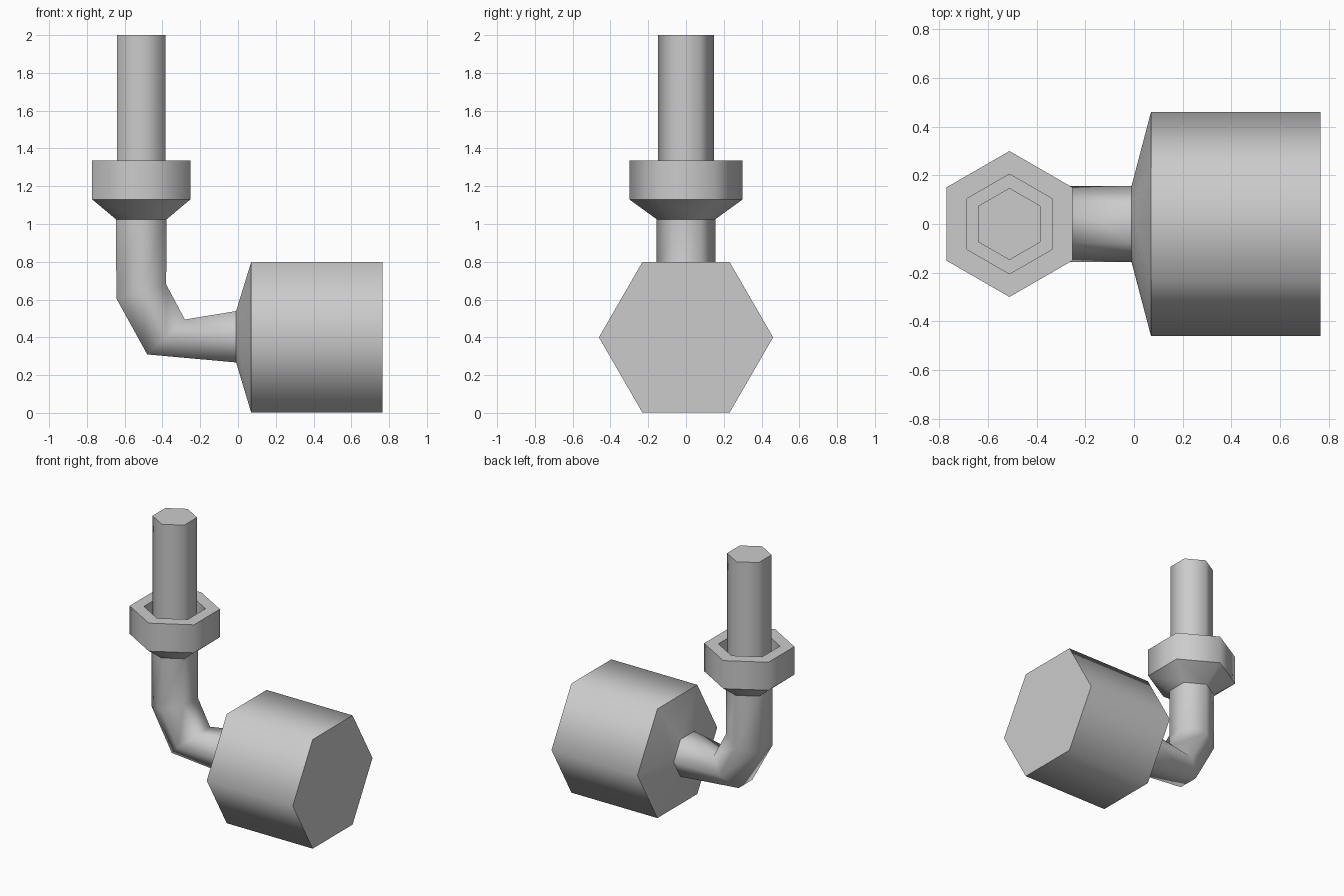
import bpy
import bmesh
from math import cos, sin, pi
from mathutils import Vector

cube = bpy.data.objects.get("Cube")
if cube:
    bpy.data.objects.remove(cube, do_unlink=True)

SIDES = 6
GREY = (0.6, 0.6, 0.6)
mat = bpy.data.materials.new("plain grey")
mat.use_nodes = True
mat.diffuse_color = (*GREY, 1)
mat.node_tree.nodes["Principled BSDF"].inputs["Base Color"].default_value = (*GREY, 1)


def loft(name, rings, sharp=True, caps=(True, True)):
    """Skin hexagonal rings given as (x, z, tilt in xz plane, radius)."""
    bm = bmesh.new()
    loops = []
    for x, z, across, r in rings:
        u = Vector((cos(across), 0, sin(across)))
        v = Vector((0, 1, 0))
        c = Vector((x, 0, z))
        angles = [2 * pi * i / SIDES for i in range(SIDES)]
        loops.append([bm.verts.new(c + r * (v * cos(a) + u * sin(a))) for a in angles])
    for a, b in zip(loops, loops[1:]):
        for i in range(SIDES):
            j = (i + 1) % SIDES
            bm.faces.new((a[i], a[j], b[j], b[i])).smooth = True
    for wanted, loop in zip(caps, (loops[0], loops[-1])):
        if wanted:
            bm.faces.new(loop)
    bmesh.ops.recalc_face_normals(bm, faces=bm.faces)
    # Crease the rings but keep the long sides smooth
    for k, loop in enumerate(loops):
        if sharp or k in (0, len(loops) - 1):
            for i in range(SIDES):
                edge = bm.edges.get((loop[i], loop[(i + 1) % SIDES]))
                edge.smooth = False
    mesh = bpy.data.meshes.new(name)
    bm.to_mesh(mesh)
    bm.free()
    mesh.materials.append(mat)
    obj = bpy.data.objects.new(name, mesh)
    bpy.context.collection.objects.link(obj)
    return obj


AXIS = -0.512   # x of the upright parts
MID = 0.403     # height of the sideways parts
FLOOR = 1.13    # bottom of the collar recess

# Upright rod standing in the collar
loft("upper_rod", [(AXIS, FLOOR, 0, 0.148), (AXIS, 2.0, 0, 0.148)])

# Flared collar with an open recess
loft("collar", [(AXIS, 1.025, 0, 0.155), (AXIS, 1.13, 0, 0.3), (AXIS, 1.335, 0, 0.3),
                (AXIS, 1.335, 0, 0.205), (AXIS, FLOOR, 0, 0.205)])

# Bent neck
loft("bent_neck", [(AXIS, 1.025, 0, 0.155), (AXIS, 0.643, 0.276, 0.158),
                   (-0.381, 0.402, 0.747, 0.157), (-0.01, MID, pi / 2, 0.157)],
     sharp=False, caps=(False, False))

# Large solid head with a tapered shoulder
loft("head", [(-0.01, MID, pi / 2, 0.157), (0.07, 0.4, pi / 2, 0.461),
              (0.766, 0.4, pi / 2, 0.461)])
